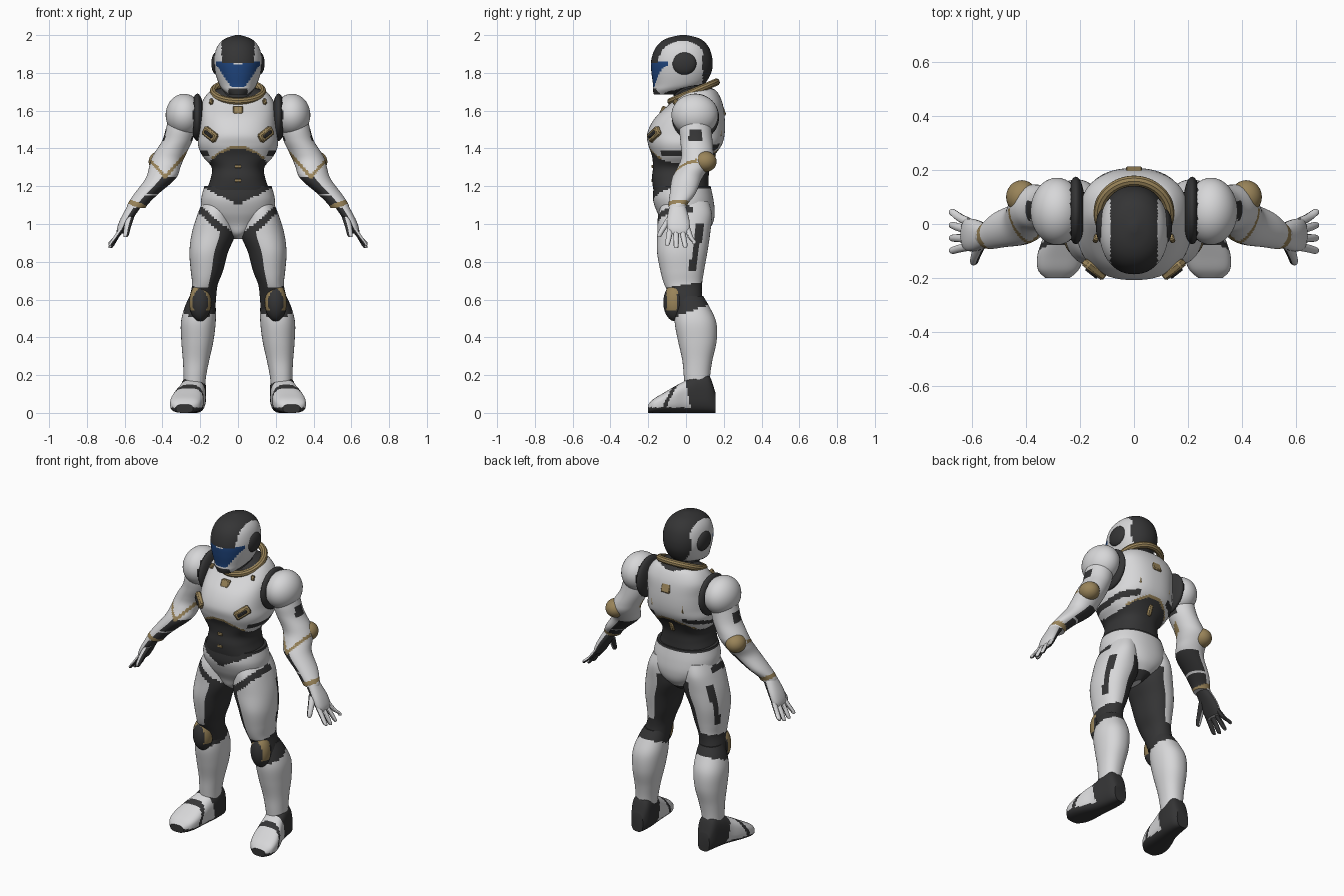
import bpy, bmesh, math
from mathutils import Matrix, Vector, Euler

cube = bpy.data.objects.get("Cube")
if cube:
    bpy.data.objects.remove(cube, do_unlink=True)


def material(name, r, g, b):
    m = bpy.data.materials.new(name)
    m.use_nodes = True
    m.diffuse_color = (r, g, b, 1)
    m.node_tree.nodes["Principled BSDF"].inputs["Base Color"].default_value = (r, g, b, 1)
    return m


MATS = [material("armour white", 0.68, 0.68, 0.69), material("undersuit black", 0.035, 0.035, 0.036),
        material("trim gold", 0.32, 0.23, 0.10), material("visor blue", 0.014, 0.06, 0.21)]
WHITE, DARK, GOLD, BLUE = range(len(MATS))


def finish(name, bm, rule, mirror=False, bevel=0):
    """Paint faces by rule (a fixed index or a function), then make the object."""
    bmesh.ops.recalc_face_normals(bm, faces=bm.faces)
    bm.normal_update()
    for f in bm.faces:
        f.smooth = True
        f.material_index = rule(*f.calc_center_median(), f.normal) if callable(rule) else rule
    me = bpy.data.meshes.new(name)
    bm.to_mesh(me)
    bm.free()
    for m in MATS:
        me.materials.append(m)
    me.set_sharp_from_angle(angle=math.radians(32))
    ob = bpy.data.objects.new(name, me)
    bpy.context.collection.objects.link(ob)
    if bevel:
        ob.modifiers.new("bevel", "BEVEL").width = bevel
    if mirror:
        ob.modifiers.new("mirror", "MIRROR")
    return ob


def spline(rows, sub):
    """Smooth interpolation through the cross-section rows."""
    rows = [Vector(r) for r in rows]
    out = []
    for i in range(len(rows) - 1):
        a, b, c, d = rows[max(i - 1, 0)], rows[i], rows[i + 1], rows[min(i + 2, len(rows) - 1)]
        for k in range(sub):
            t = k / sub
            out.append(b + (c - a) * (t / 2) + (a * 2 - b * 5 + c * 4 - d) * (t * t / 2)
                       + (b * 3 - a - c * 3 + d) * (t ** 3 / 2))
    return out + [rows[-1]]


def loft(name, rows, rule, sides=48, sub=6, power=2.0, mirror=False, along_y=False):
    """Rows are (height, centre, centre, radius, radius); rings are superellipses."""
    bm = bmesh.new()
    rings = []
    for h, u, v, ru, rv in spline(rows, sub):
        ring = []
        for k in range(sides):
            a = math.tau * k / sides
            c, s = math.cos(a), math.sin(a)
            p = u + ru * math.copysign(abs(c) ** (2 / power), c)
            q = v + rv * math.copysign(abs(s) ** (2 / power), s)
            ring.append(bm.verts.new((p, h, q) if along_y else (p, q, h)))
        rings.append(ring)
    for lo, hi in zip(rings, rings[1:]):
        for k in range(sides):
            n = (k + 1) % sides
            bm.faces.new((lo[k], lo[n], hi[n], hi[k]))
    bm.faces.new(rings[0])
    bm.faces.new(rings[-1])
    return finish(name, bm, rule, mirror)


def ellipsoid(name, loc, radii, rule, mirror=True):
    bm = bmesh.new()
    mat = Matrix.Translation(loc) @ Matrix.Diagonal((*radii, 1))
    bmesh.ops.create_uvsphere(bm, u_segments=40, v_segments=28, radius=1, matrix=mat)
    return finish(name, bm, rule, mirror)


def box(name, loc, size, color, rot=(0, 0, 0), mirror=False):
    bm = bmesh.new()
    mat = (Matrix.Translation(loc) @ Euler([math.radians(a) for a in rot]).to_matrix().to_4x4()
           @ Matrix.Diagonal((*size, 1)))
    bmesh.ops.create_cube(bm, size=1, matrix=mat)
    return finish(name, bm, color, mirror, bevel=min(size) * 0.25)


# Helmet
def helmet_paint(x, y, z, n):
    x = abs(x)
    top = 1.845 + 0.13 * x
    low = 1.725 + 1.45 * max(0, x - 0.035)
    if y < -0.08 and x < 0.115 and low < z < top:
        return BLUE
    if (z > 1.85 and x < 0.087) or y > 0.088 or n.z < -0.75 or (z < 1.715 and x < 0.05):
        return DARK
    return WHITE


loft("helmet", [(1.685, 0, -.11, .05, .06), (1.71, 0, -.075, .08, .1), (1.74, 0, -.04, .1, .135),
                (1.8, 0, -.025, .12, .158), (1.86, 0, -.022, .128, .163), (1.92, 0, -.02, .118, .148),
                (1.96, 0, -.018, .095, .12), (1.985, 0, -.015, .06, .08), (2.0, 0, -.015, .012, .016)],
     helmet_paint, sides=72, sub=8, power=2.15)
ellipsoid("ear_pod", (.114, -.01, 1.85), (.027, .065, .06), DARK)
loft("neck", [(1.6, 0, .02, .09, .08), (1.68, 0, .01, .085, .075), (1.78, 0, 0, .08, .075)], DARK)

# Collar ring
bpy.ops.mesh.primitive_torus_add(major_radius=.13, minor_radius=.02, major_segments=40, minor_segments=10,
                                 location=(0, .04, 1.7), rotation=(math.radians(23), 0, 0))
collar = bpy.context.object
collar.name = "collar"
collar.data.materials.append(MATS[GOLD])
bpy.ops.object.shade_smooth_by_angle()


# Torso: chest armour over the dark midriff
def torso_paint(x, y, z, n):
    x = abs(x)
    arch = 1.4 - 3.2 * x * x
    if z > 1.6 and math.hypot(x, y - 0.04) < 0.125:
        return DARK
    if z < arch:
        return DARK
    if z < arch + 0.014 and x < 0.14:
        return GOLD
    if y > -0.13 and x > 0.1 and abs(z - 1.375 - max(0, y) * 0.2) < 0.015:
        return DARK
    return WHITE


loft("torso", [(1.12, 0, -.02, .165, .13), (1.17, 0, -.025, .168, .145), (1.24, 0, -.03, .145, .15),
               (1.3, 0, -.025, .14, .15), (1.36, 0, -.015, .188, .165), (1.42, 0, -.005, .212, .195),
               (1.48, 0, 0, .205, .205), (1.56, 0, .02, .2, .185), (1.64, 0, .055, .192, .138),
               (1.7, 0, .065, .15, .1), (1.72, 0, .065, .09, .07)],
     torso_paint, sides=80, sub=8, power=2.4)

# Chest, belly and back fittings
box("chest_vent", (.148, -.168, 1.475), (.095, .03, .05), GOLD, (0, -32, 38), True)
box("chest_vent_slit", (.152, -.176, 1.475), (.06, .028, .018), DARK, (0, -32, 38), True)
box("collar_clasp", (0, -.122, 1.6), (.055, .025, .05), GOLD, (-25, 0, 0))
box("chest_stud", (.14, -.052, 1.645), (.018, .03, .03), GOLD, (-30, 0, 20), True)
for height in (1.305, 1.23):
    box("belly_mark", (0, -.178, height), (.034, .01, .016), GOLD)
box("back_plate", (0, .195, 1.6), (.06, .02, .055), GOLD, (20, 0, 0))
box("back_stud", (.1, .178, 1.49), (.022, .02, .055), GOLD, mirror=True)
box("spine_tab", (0, .135, 1.345), (.03, .03, .07), GOLD, (-20, 0, 0))


# Pelvis
def pelvis_paint(x, y, z, n):
    x = abs(x)
    if y < 0.02:
        return DARK if z > 1.1 + 0.5 * x or z < 0.9 + 0.85 * x else WHITE
    return DARK if z > 1.19 or z < 0.96 else WHITE


loft("pelvis", [(.92, 0, 0, .02, .06), (.95, 0, 0, .06, .1), (1.0, 0, .01, .13, .13),
                (1.06, 0, 0, .185, .152), (1.13, 0, -.015, .195, .16), (1.2, 0, -.02, .178, .15)],
     pelvis_paint, sides=64, sub=8, power=2.2)


# Legs
def thigh_paint(x, y, z, n):
    groin = 0.93 + 0.85 * x
    if y < 0.03 and z > groin:
        return WHITE
    if y < 0.03 and z > groin - 0.05:
        return DARK
    if z < 0.68 + 0.15 * y or (z < 1.02 and n.x < (-0.3 if y < 0 else -0.15)):
        return DARK
    if 0.75 < z < 1.0 and x > 0.18 and abs(y - 0.05 - 0.15 * (z - 0.85)) < 0.02:
        return DARK
    return WHITE


def shin_paint(x, y, z, n):
    return DARK if z > 0.53 + 0.35 * y else WHITE


def knee_paint(x, y, z, n):
    rim = ((x - 0.2) / 0.058) ** 2 + ((z - 0.585) / 0.1) ** 2
    return GOLD if rim > 0.5 and z > 0.54 and y < -0.045 else DARK


def boot_paint(x, y, z, n):
    strap = abs(y + 0.1 - 0.5 * (z - 0.06)) < 0.011
    return DARK if y > 0.03 - 0.2 * z or z < 0.028 or strap else WHITE


loft("thigh", [(.55, .195, .02, .075, .08), (.62, .185, 0, .07, .085), (.68, .175, -.015, .068, .1),
               (.75, .165, -.02, .085, .115), (.85, .155, -.02, .102, .133), (.95, .13, -.012, .115, .14),
               (1.05, .125, -.005, .09, .142), (1.12, .11, 0, .075, .12)],
     thigh_paint, sub=8, power=2.2, mirror=True)
loft("shin", [(.12, .232, .06, .055, .065), (.2, .228, .058, .06, .07), (.28, .222, .06, .07, .08),
              (.38, .215, .06, .085, .102), (.48, .21, .05, .092, .11), (.56, .2, .035, .082, .09),
              (.62, .19, .02, .065, .07)],
     shin_paint, sub=6, power=2.2, mirror=True)
ellipsoid("knee_pad", (.2, -.058, .585), (.058, .062, .1), knee_paint)
# Boot rows run from heel to toe; the centre height is half the boot's height
boot = [(.155, .23, .04, .11), (.12, .23, .058, .2), (.06, .235, .066, .2), (0, .245, .07, .172),
        (-.06, .26, .08, .14), (-.12, .272, .086, .105), (-.17, .28, .075, .075), (-.2, .283, .045, .045)]
loft("boot", [(y, x, h / 2, w, h / 2) for y, x, w, h in boot],
     boot_paint, sub=7, power=2.9, mirror=True, along_y=True)


# Shoulders and arms
def shoulder_paint(x, y, z, n):
    return DARK if x < 0.235 or z < 1.485 else WHITE


def arm_paint(x, y, z, n):
    if abs(z - 1.105 - 0.4 * (x - 0.54)) < 0.014:
        return GOLD
    if y < 0.06 and abs(z - 1.25 - 1.1 * abs(x - 0.386)) < 0.013:
        return GOLD
    if z < 1.25 and n.x < 0.0 and not 1.15 < z < 1.165:
        return DARK
    if 1.44 < z < 1.5 and abs(y - 0.05) < 0.035:
        return DARK
    return WHITE


def glove_paint(x, y, z, n):
    return DARK if n.x < -0.1 else WHITE


ellipsoid("shoulder_joint", (.215, .05, 1.565), (.035, .125, .125), DARK)
ellipsoid("shoulder_pad", (.285, .047, 1.577), (.098, .124, .112), shoulder_paint)
loft("arm", [(1.085, .54, -.045, .05, .046), (1.11, .527, -.04, .055, .052), (1.16, .485, -.018, .064, .068),
             (1.24, .41, .005, .08, .08), (1.3, .388, .04, .083, .085), (1.34, .375, .058, .086, .086),
             (1.38, .355, .06, .085, .085), (1.44, .322, .055, .08, .085), (1.5, .305, .05, .078, .085),
             (1.57, .295, .05, .07, .08)],
     arm_paint, sides=48, sub=7, mirror=True)
ellipsoid("elbow_guard", (.415, .1, 1.33), (.058, .062, .055), GOLD)
loft("palm", [(.95, .622, -.038, .02, .05), (.98, .612, -.04, .028, .06), (1.03, .588, -.042, .033, .058),
              (1.1, .545, -.045, .038, .042)], glove_paint, sides=28, sub=4, power=2.3, mirror=True)
for i, (start, tip, low) in enumerate([(-.083, -.098, .885), (-.053, -.052, .872), (-.022, -.005, .875),
                                       (.006, .042, .895)]):
    loft("finger", [(low, .677, tip, .008, .008), (low + .012, .67, tip, .013, .013),
                    (.93, .645, (start + tip) / 2, .015, .015), (.98, .61, start, .016, .016)],
         glove_paint, sides=12, sub=3, mirror=True)
loft("thumb", [(.93, .595, -.142, .009, .009), (.945, .592, -.138, .015, .014), (.985, .585, -.115, .018, .018),
               (1.04, .57, -.075, .022, .024)], glove_paint, sides=14, sub=3, mirror=True)
